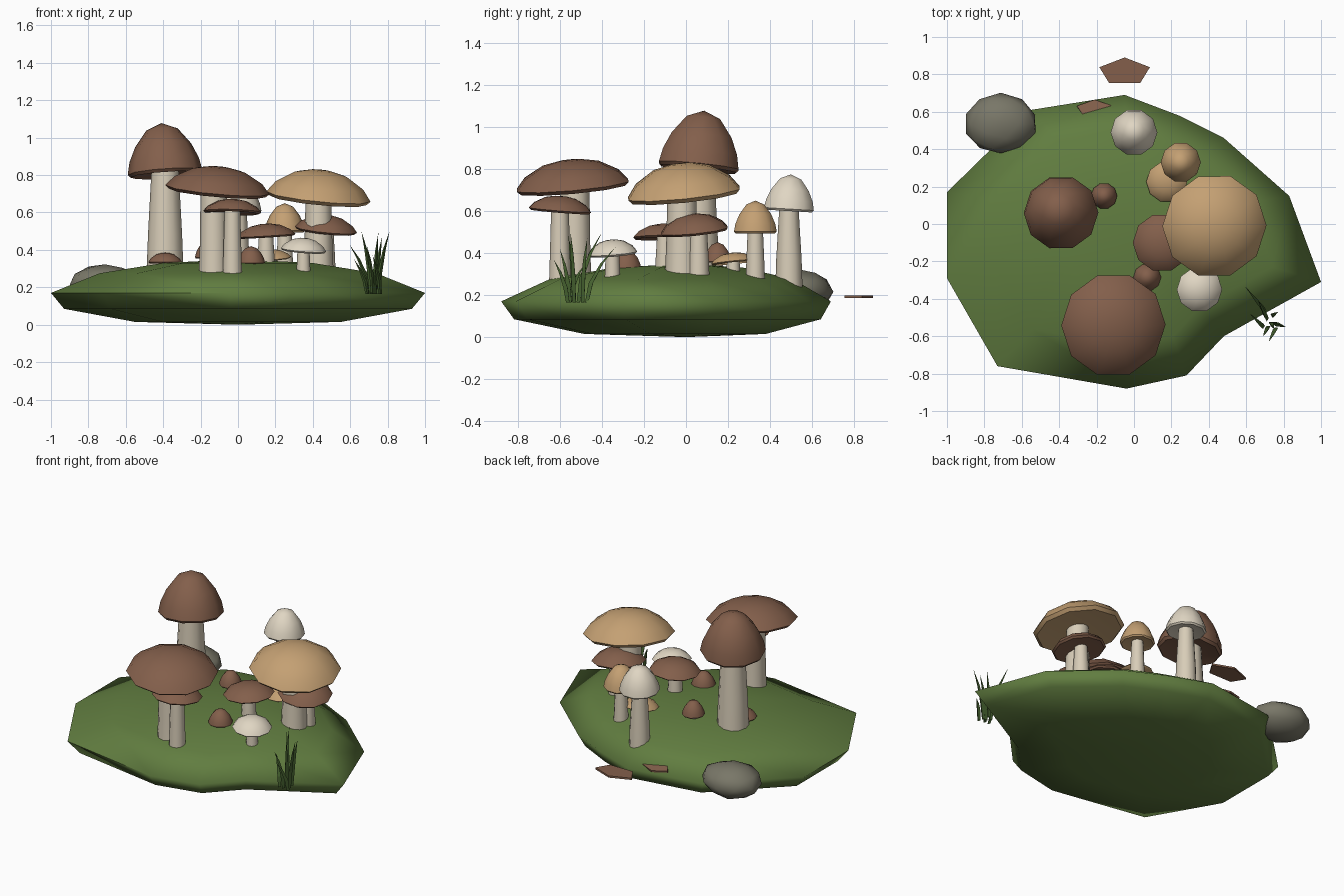
import bpy, bmesh, math, random
from mathutils import Vector, Matrix

if "Cube" in bpy.data.objects:
    bpy.data.objects.remove(bpy.data.objects["Cube"])

random.seed(3)


def material(name, r, g, b):
    m = bpy.data.materials.new(name)
    lin = [((c / 255 + 0.055) / 1.055) ** 2.4 for c in (r, g, b)]
    m.diffuse_color = (*lin, 1)
    m.use_nodes = True
    m.node_tree.nodes["Principled BSDF"].inputs["Base Color"].default_value = m.diffuse_color
    return m


BROWN = material("brown cap", 131, 95, 75)
TAN = material("tan cap", 196, 160, 115)
CREAM = material("cream cap", 224, 214, 195)
STEM = material("pale stem", 216, 205, 184)
MOSS = material("moss green", 97, 125, 64)
GRASS = material("grass green", 70, 98, 48)
ROCK = material("grey rock", 121, 119, 104)


def finish(name, bm, mat, angle=None):
    bmesh.ops.recalc_face_normals(bm, faces=bm.faces)
    me = bpy.data.meshes.new(name)
    bm.to_mesh(me)
    bm.free()
    me.materials.append(mat)
    ob = bpy.data.objects.new(name, me)
    bpy.context.collection.objects.link(ob)
    if angle:
        bpy.ops.object.select_all(action='DESELECT')
        bpy.context.view_layer.objects.active = ob
        ob.select_set(True)
        bpy.ops.object.shade_smooth_by_angle(angle=math.radians(angle))
    return ob


def loft(bm, rings):
    """Bridge rings of points; a ring of one point closes to a tip."""
    rows = [[bm.verts.new(p) for p in ring] for ring in rings]
    for a, b in zip(rows, rows[1:]):
        n = max(len(a), len(b))
        for i in range(n):
            j = (i + 1) % n
            quad = [a[i % len(a)], a[j % len(a)], b[j % len(b)], b[i % len(b)]]
            bm.faces.new(list(dict.fromkeys(quad)))


def lathe(bm, profile, sides):
    loft(bm, [[(0, 0, z)] if r == 0 else
              [(r * math.cos(math.tau * i / sides), r * math.sin(math.tau * i / sides), z)
               for i in range(sides)] for r, z in profile])


FLAT = [(0, 0.05), (0.93, -0.14), (1, 0), (0.84, 0.42), (0.5, 0.84), (0.2, 0.98), (0, 1)]
BELL = [(0, 0.1), (0.93, -0.06), (1, 0), (0.93, 0.25), (0.75, 0.55), (0.42, 0.87), (0, 1)]


def cap(name, x, y, z, r, h, shape, mat, tx=0.0, ty=0.0):
    bm = bmesh.new()
    lathe(bm, [(a * r, b * h) for a, b in shape], 10)
    bm.transform(Matrix.Translation((x, y, z)) @ Matrix.Rotation(tx, 4, 'X')
                 @ Matrix.Rotation(ty, 4, 'Y'))
    finish(name, bm, mat, 45)


def stem(name, x, y, z0, z1, r0, r1):
    bm = bmesh.new()
    lathe(bm, [(0, z0 - 0.03), (r0, z0 - 0.03), (r0 * 0.93, z0 + (z1 - z0) * 0.3),
               (r1, z1), (0, z1)], 12)
    bm.transform(Matrix.Translation((x, y, 0)))
    finish(name, bm, STEM, 45)


# Mossy mound: one irregular outline repeated at several heights
outline = [(-1, 0.17), (-0.55, 0.61), (-0.05, 0.69), (0.24, 0.58), (0.48, 0.46), (0.83, 0.15),
           (1, -0.31), (0.48, -0.6), (0.28, -0.81), (-0.04, -0.88), (-0.73, -0.76), (-1, -0.29)]
levels = [(0.55, 0.015), (0.93, 0.085), (1, 0.17), (0.74, 0.275), (0.4, 0.33)]
bm = bmesh.new()
loft(bm, [[(0, 0, 0)]] + [[(x * s, y * s, z) for x, y in outline] for s, z in levels]
     + [[(0, 0, 0.35)]])
finish("mound", bm, MOSS, 100)

# Mushrooms: name, cap (x, y, rim z, radius, height, shape, colour, tilts), stem
caps = [
    ("tall_bell", -0.39, 0.06, 0.815, 0.2, 0.265, BELL, BROWN, -0.1, -0.07),
    ("broad_brown", -0.11, -0.54, 0.722, 0.28, 0.123, FLAT, BROWN, 0.09, 0.09),
    ("front_small", -0.03, -0.6, 0.605, 0.155, 0.067, FLAT, BROWN, -0.08, 0.03),
    ("broad_tan", 0.43, -0.01, 0.685, 0.28, 0.143, FLAT, TAN, 0.1, 0.1),
    ("right_brown", 0.47, 0.04, 0.508, 0.167, 0.078, FLAT, BROWN, 0.1, 0.1),
    ("middle_brown", 0.15, -0.1, 0.477, 0.157, 0.063, FLAT, BROWN, 0.02, -0.06),
    ("front_cream", 0.35, -0.35, 0.4, 0.122, 0.064, FLAT, CREAM, 0.08, 0.08),
    ("back_cream", 0.0, 0.49, 0.61, 0.125, 0.165, BELL, CREAM, -0.06, 0.0),
    ("back_tan", 0.25, 0.33, 0.503, 0.107, 0.147, BELL, TAN, 0.0, 0.0),
    ("low_tan", 0.175, 0.225, 0.358, 0.11, 0.044, FLAT, TAN, 0.1, -0.05),
    ("front_button", 0.07, -0.285, 0.33, 0.075, 0.09, BELL, BROWN, 0.0, 0.0),
    ("left_button", -0.16, 0.15, 0.36, 0.07, 0.092, BELL, BROWN, 0.0, 0.0),
    ("low_brown", -0.39, -0.04, 0.335, 0.09, 0.05, FLAT, BROWN, 0.0, 0.0),
]
for name, *data in caps:
    cap(name + "_cap", *data)

stems = [
    ("tall_bell", -0.39, 0.06, 0.33, 0.84, 0.098, 0.072),
    ("broad_brown", -0.13, -0.53, 0.28, 0.74, 0.08, 0.07),
    ("front_small", -0.03, -0.6, 0.28, 0.61, 0.052, 0.042),
    ("broad_tan", 0.43, -0.02, 0.33, 0.7, 0.08, 0.068),
    ("right_brown", 0.47, 0.06, 0.31, 0.51, 0.052, 0.04),
    ("middle_brown", 0.15, -0.1, 0.32, 0.48, 0.048, 0.038),
    ("front_cream", 0.35, -0.35, 0.3, 0.405, 0.038, 0.032),
    ("back_cream", 0.0, 0.49, 0.26, 0.63, 0.065, 0.045),
    ("back_tan", 0.25, 0.33, 0.29, 0.52, 0.046, 0.036),
    ("low_tan", 0.175, 0.225, 0.31, 0.36, 0.035, 0.03),
    ("front_button", 0.07, -0.285, 0.31, 0.335, 0.03, 0.025),
    ("left_button", -0.16, 0.15, 0.32, 0.365, 0.03, 0.025),
]
for name, *data in stems:
    stem(name + "_stem", *data)

# Rock at the back left rim
bm = bmesh.new()
bmesh.ops.create_icosphere(bm, subdivisions=2, radius=1)
for v in bm.verts:
    k = random.uniform(0.95, 1.05)
    v.co = Vector((-0.712 + 0.19 * v.co.x * k, 0.535 + 0.16 * v.co.y * k,
                   0.215 + 0.108 * max(v.co.z * k, -0.95)))
finish("rock", bm, ROCK, 50)


# Flat pentagonal bark chips at the back
def chip(name, x, y, z, r, squash, tilt):
    bm = bmesh.new()
    lathe(bm, [(0, -0.006), (r, -0.006), (r, 0.006), (0, 0.006)], 5)
    bm.transform(Matrix.Translation((x, y, z)) @ Matrix.Rotation(tilt, 4, 'X')
                 @ Matrix.Diagonal((1, squash, 1, 1)) @ Matrix.Rotation(math.pi / 2, 4, 'Z'))
    finish(name, bm, BROWN)


chip("outer_bark_chip", -0.05, 0.815, 0.191, 0.142, 0.53, 0)
chip("inner_bark_chip", -0.21, 0.615, 0.195, 0.1, 0.5, -0.25)

# Grass tuft: tapered blades bending from base to tip
blades = [((0.70, -0.47), (0.595, -0.335, 0.43)), ((0.71, -0.51), (0.66, -0.40, 0.50)),
          ((0.72, -0.55), (0.69, -0.60, 0.42)), ((0.74, -0.49), (0.77, -0.47, 0.47)),
          ((0.75, -0.53), (0.81, -0.55, 0.50)), ((0.73, -0.53), (0.75, -0.56, 0.49)),
          ((0.69, -0.55), (0.62, -0.48, 0.35)), ((0.76, -0.56), (0.72, -0.63, 0.37))]
bm = bmesh.new()
for (bx, by), tip in blades:
    a, b = Vector((bx, by, 0.165)), Vector(tip)
    lean = b - a
    rings = []
    for t, w in ((0, 0.011), (0.35, 0.014), (0.7, 0.009)):
        c = a + Vector((lean.x * t ** 1.8, lean.y * t ** 1.8, lean.z * t))
        rings.append([c + Vector((w * math.cos(u), w * math.sin(u), 0)) for u in (0.5, 2.6, 4.7)])
    loft(bm, rings + [[b]])
finish("grass_tuft", bm, GRASS)
